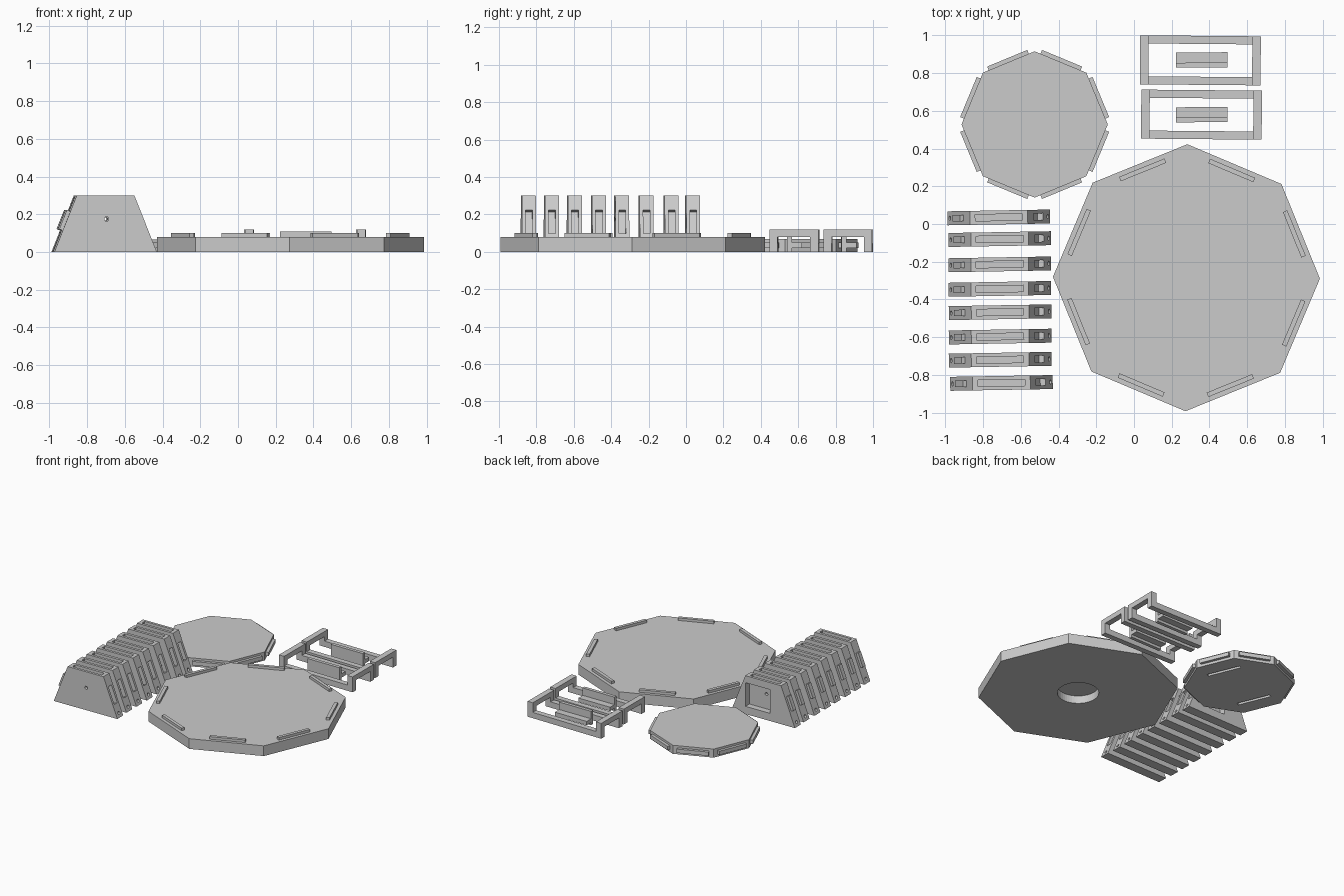
import bpy, bmesh, math
from mathutils import Matrix, Vector

if "Cube" in bpy.data.objects:
    bpy.data.objects.remove(bpy.data.objects["Cube"])

grey = bpy.data.materials.new("plain_grey")
grey.diffuse_color = (0.6, 0.6, 0.6, 1)
grey.use_nodes = True
grey.node_tree.nodes["Principled BSDF"].inputs["Base Color"].default_value = grey.diffuse_color


def finish(name, bm):
    bmesh.ops.recalc_face_normals(bm, faces=bm.faces)
    me = bpy.data.meshes.new(name)
    bm.to_mesh(me)
    bm.free()
    me.materials.append(grey)
    ob = bpy.data.objects.new(name, me)
    bpy.context.collection.objects.link(ob)
    return ob


def add_box(bm, x0, x1, y0, y1, z0, z1, mat=Matrix()):
    m = mat @ Matrix.Translation(((x0 + x1) / 2, (y0 + y1) / 2, (z0 + z1) / 2))
    bmesh.ops.create_cube(bm, size=1, matrix=m @ Matrix.Diagonal((x1 - x0, y1 - y0, z1 - z0, 1)))


def add_cylinder(bm, r, depth, mat, n=32):
    bmesh.ops.create_cone(bm, cap_ends=True, segments=n, radius1=r, radius2=r, depth=depth, matrix=mat)


def cut(ob, bm):
    cutter = finish(ob.name + "_cutter", bm)
    mod = ob.modifiers.new("cut", 'BOOLEAN')
    mod.operation, mod.solver, mod.object = 'DIFFERENCE', 'EXACT', cutter
    dg = bpy.context.evaluated_depsgraph_get()
    me = bpy.data.meshes.new_from_object(ob.evaluated_get(dg))
    ob.modifiers.clear()
    ob.data = me
    bpy.data.objects.remove(cutter)


def place(ob, x, y, deg):
    ob.location = (x, y, 0)
    ob.rotation_euler.z = math.radians(deg)


def edge_frames():
    return [Matrix.Rotation(math.radians(22.5 + 45 * i), 4, 'Z') for i in range(8)]


# Base: octagonal slab with a round pocket underneath and a rib near each edge
bm = bmesh.new()
add_cylinder(bm, 0.708, 0.08, Matrix.Translation((0, 0, 0.04)), 8)
base = finish("base", bm)
bm = bmesh.new()
add_cylinder(bm, 0.147, 0.12, Matrix.Translation((0, 0, 0)), 48)
cut(base, bm)
bm = bmesh.new()
for m in edge_frames():
    add_box(bm, 0.605, 0.63, -0.13, 0.13, 0.078, 0.1, m)
ribs = finish("base_ribs", bm)
for ob in (base, ribs):
    place(ob, 0.278, -0.285, -0.4)

# Lid: smaller octagon with a tongue on each side and two slots underneath
bm = bmesh.new()
add_cylinder(bm, 0.388, 0.067, Matrix.Translation((0, 0, 0.0335)), 8)
lid = finish("lid", bm)
bm = bmesh.new()
for x in (-0.23, 0.23):
    add_box(bm, x - 0.012, x + 0.012, -0.13, 0.13, -0.02, 0.02, edge_frames()[0])
cut(lid, bm)
bm = bmesh.new()
for m in edge_frames():
    add_box(bm, 0.35, 0.38, -0.115, 0.115, 0.02, 0.05, m)
tongues = finish("lid_tongues", bm)
for ob in (lid, tongues):
    place(ob, -0.527, 0.528, 0)

# Wall panels: tapered blocks, each with a side tongue, slots and a rear pocket
HB, HT, H, W = 0.272, 0.153, 0.3, 0.037
lean = math.atan2(HB - HT, H)
bm = bmesh.new()
ring = [bm.verts.new((x, -W, z)) for x, z in ((-HB, 0), (HB, 0), (HT, H), (-HT, H))]
face = bm.faces.new(ring)
new = bmesh.ops.extrude_face_region(bm, geom=[face])["geom"]
bmesh.ops.translate(bm, vec=(0, 2 * W, 0), verts=[v for v in new if isinstance(v, bmesh.types.BMVert)])
panel = finish("wall_panel", bm)


def side_frame(sign, z):
    x = HB - (HB - HT) * z / H
    return Matrix.Translation((sign * x, 0, z)) @ Matrix.Rotation(-sign * lean, 4, 'Y')


bm = bmesh.new()
add_box(bm, -0.125, 0.125, -0.017, 0.017, H - 0.022, H + 0.02)         # top groove
add_box(bm, -0.03, 0.03, -0.018, 0.018, -0.068, 0.068, side_frame(1, 0.16))   # side slot
cut(panel, bm)
bm = bmesh.new()
add_box(bm, -0.06, 0.15, -0.012, W + 0.02, 0.06, 0.245)                # rear pocket
cut(panel, bm)
bm = bmesh.new()
add_cylinder(bm, 0.012, 0.2, Matrix.Translation((0.005, 0, 0.175)) @ Matrix.Rotation(math.pi / 2, 4, 'X'), 12)
for s in (-1, 1):
    add_cylinder(bm, 0.012, 0.05, side_frame(s, 0.03) @ Matrix.Rotation(math.pi / 2, 4, 'Y'), 12)
cut(panel, bm)
bm = bmesh.new()
add_box(bm, -0.02, 0.02, -0.017, 0.017, -0.055, 0.055, side_frame(-1, 0.165))
tongue = finish("wall_tongue", bm)

rows = (0.035, -0.08, -0.214, -0.344, -0.468, -0.597, -0.72, -0.843)
drift = (-0.717, -0.712, -0.712, -0.712, -0.71, -0.71, -0.71, -0.703)
for i, (y, x) in enumerate(zip(rows, drift)):
    for src in (panel, tongue):
        ob = src if i == 0 else src.copy()
        if i:
            bpy.context.collection.objects.link(ob)
        place(ob, x, y, 1)

# Handles: two low rails joined by an arch at each end, with a loose clip between
for name, x, y, deg, clip_y in (("rear", 0.352, 0.868, -0.5, 0.83), ("front", 0.358, 0.58, -0.5, 0.54)):
    bm = bmesh.new()
    for s in (-1, 1):
        add_box(bm, -0.32, 0.32, s * 0.13 - (0.043 if s > 0 else 0), s * 0.13 + (0.043 if s < 0 else 0), 0, 0.045)
        x0, x1 = sorted((s * 0.275, s * 0.32))
        add_box(bm, x0, x1, -0.13, 0.13, 0.08, 0.12)
        for t in (-1, 1):
            y0, y1 = sorted((t * 0.087, t * 0.13))
            add_box(bm, x0, x1, y0, y1, 0.045, 0.08)
    place(finish(name + "_handle", bm), x, y, deg)
    bm = bmesh.new()
    add_box(bm, -0.137, 0.137, 0, 0.026, 0, 0.108)
    add_box(bm, -0.137, 0.137, 0.026, 0.08, 0.02, 0.05)
    place(finish(name + "_handle_clip", bm), 0.36, clip_y, 0.5)
